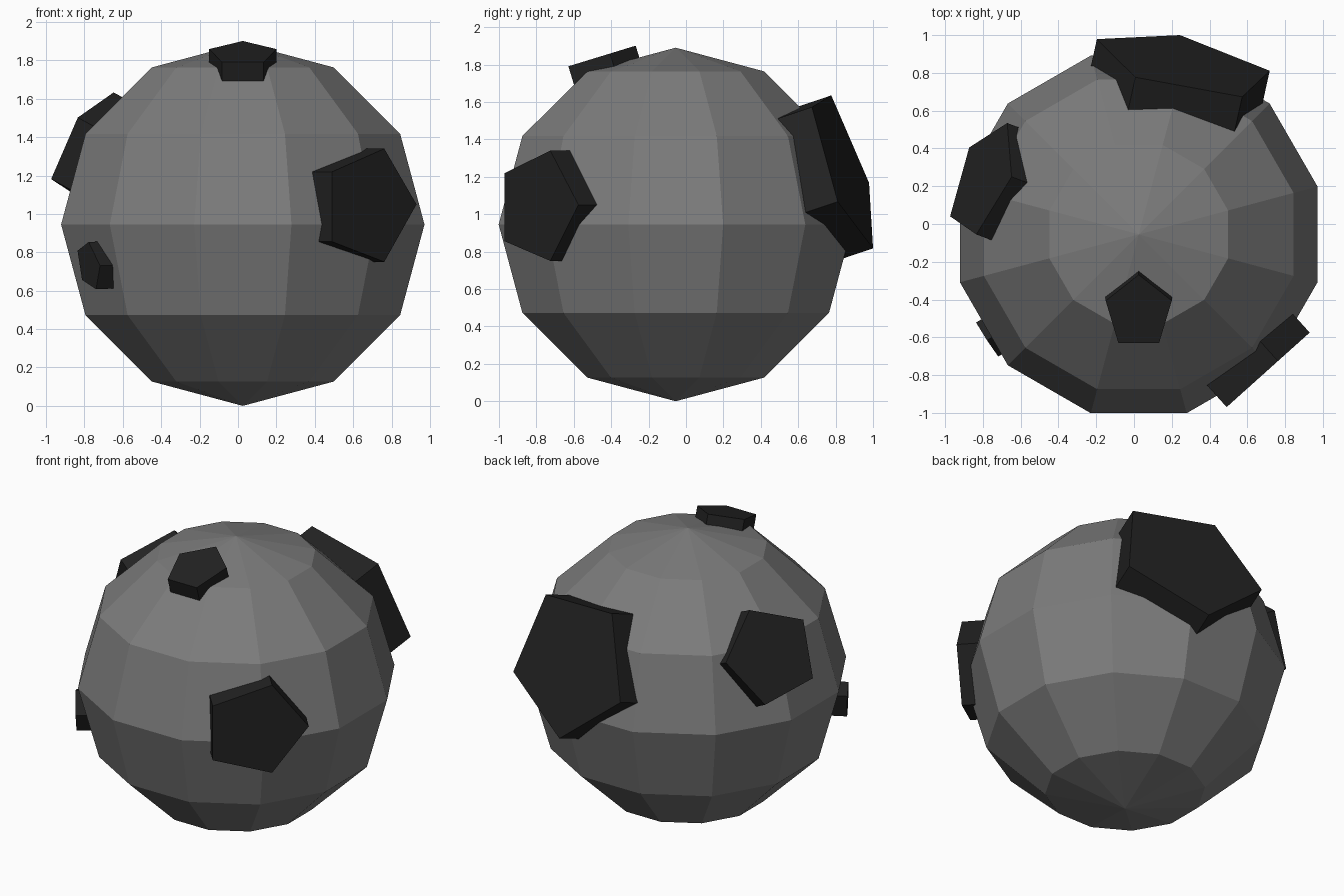
import bpy, bmesh, math
from mathutils import Vector, Matrix

if "Cube" in bpy.data.objects:
    bpy.data.objects.remove(bpy.data.objects["Cube"])


def material(name, value):
    mat = bpy.data.materials.new(name)
    mat.diffuse_color = (value, value, value, 1)
    mat.use_nodes = True
    mat.node_tree.nodes["Principled BSDF"].inputs["Base Color"].default_value = mat.diffuse_color
    return mat


GREY = material("mid grey", 0.2)
BLACK = material("near black", 0.016)
CENTRE = Vector((0.025, -0.055, 0.945))


def add_object(name, bm, mat):
    bmesh.ops.recalc_face_normals(bm, faces=bm.faces)
    mesh = bpy.data.meshes.new(name)
    bm.to_mesh(mesh)
    bm.free()
    mesh.materials.append(mat)
    obj = bpy.data.objects.new(name, mesh)
    bpy.context.collection.objects.link(obj)
    return obj


# Ball: low-poly sphere, 12 sides by 6 bands, slightly squashed
bm = bmesh.new()
bmesh.ops.create_uvsphere(
    bm, u_segments=12, v_segments=6, radius=1,
    matrix=Matrix.Translation(CENTRE)
    @ Matrix.Rotation(math.radians(15), 4, 'Z')
    @ Matrix.Diagonal((0.98, 0.98, 0.945, 1)))
add_object("ball", bm, GREY)


def patch(name, centre, a, b, depth):
    """Pentagonal plate: outer face spanned by the axes a and b, sunk into the ball."""
    c, a, b = Vector(centre), Vector(a), Vector(b)
    normal = a.cross(b).normalized()
    if normal.dot(c - CENTRE) < 0:
        normal.negate()
    bm = bmesh.new()
    angles = [math.radians(72 * k) for k in range(5)]
    face = bm.faces.new([bm.verts.new(c + a * math.cos(t) + b * math.sin(t))
                         for t in angles])
    ext = bmesh.ops.extrude_face_region(bm, geom=[face], use_keep_orig=True)
    moved = [g for g in ext["geom"] if isinstance(g, bmesh.types.BMVert)]
    bmesh.ops.translate(bm, verts=moved, vec=-normal * depth)
    add_object(name, bm, BLACK)


# Raised pentagon patches around the ball
patch("top_patch", (0.025, -0.468, 1.84), (0, 0.199, 0.061), (0.184, 0, 0), 0.17)
patch("front_right_patch", (0.687, -0.793, 1.043), (0.243, 0.218, 0.007), (0, 0, 0.31), 0.22)
patch("left_patch", (-0.80, 0.235, 1.365), (0.152, 0.015, 0.268), (0.086, 0.31, -0.057), 0.22)
patch("back_patch", (0.269, 0.848, 1.252), (-0.026, 0.152, -0.435), (0.481, -0.088, -0.053), 0.28)
patch("front_left_patch", (-0.777, -0.61, 0.731), (-0.059, 0.088, 0.077), (0.018, -0.035, 0.104), 0.15)
